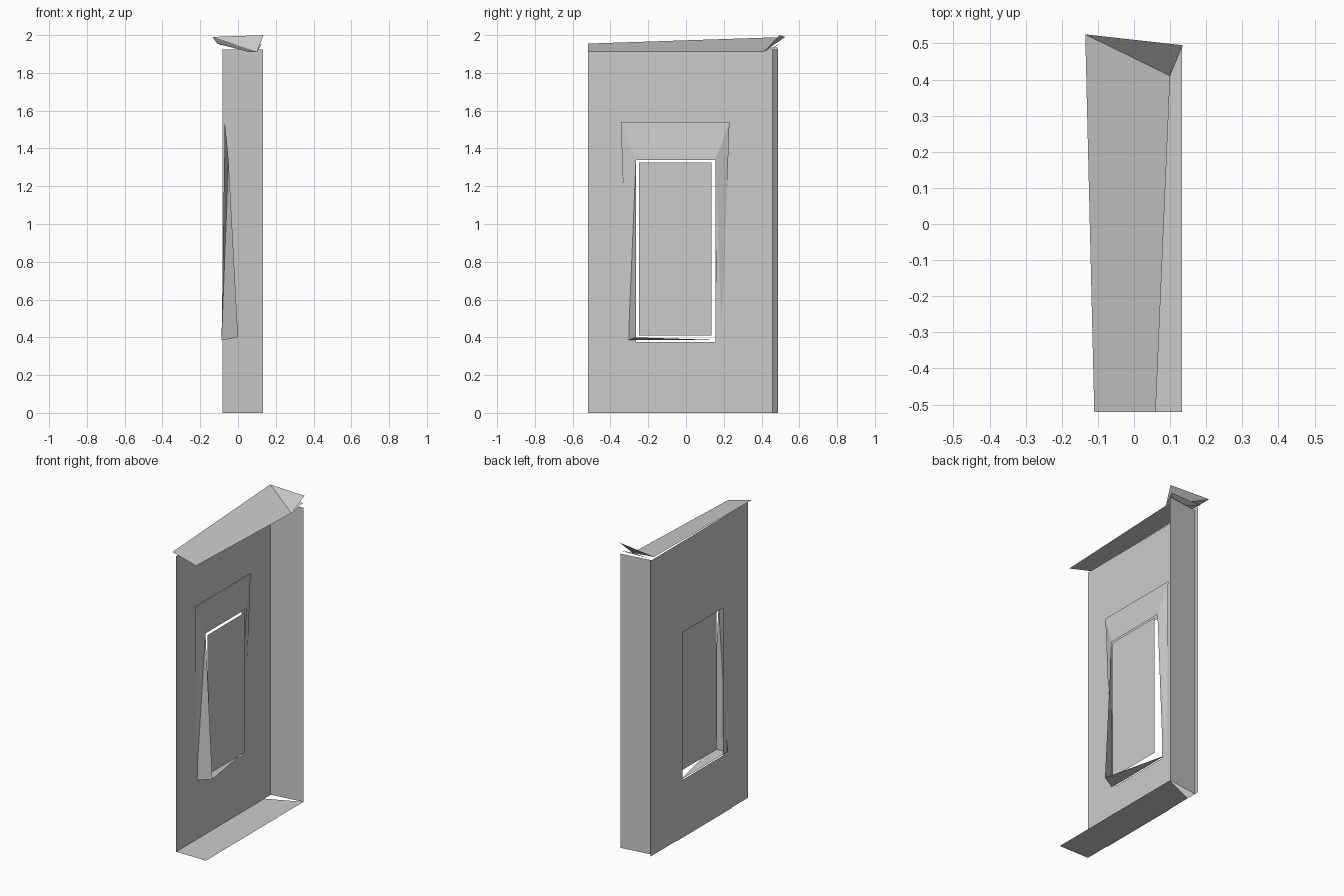
import bpy

if "Cube" in bpy.data.objects:
    bpy.data.objects.remove(bpy.data.objects["Cube"])


def sheet(name, *polys):
    """Thin open surface from a few polygons, shared corners merged."""
    verts, faces = [], []
    for poly in polys:
        for p in poly:
            if p not in verts:
                verts.append(p)
        faces.append([verts.index(p) for p in poly])
    me = bpy.data.meshes.new(name)
    me.from_pydata(verts, [], faces)
    ob = bpy.data.objects.new(name, me)
    bpy.context.collection.objects.link(ob)
    return ob


def rect(x, y0, y1, z0, z1):
    """Corners of a rectangle lying in a plane of constant x."""
    return [(x, y0, z0), (x, y1, z0), (x, y1, z1), (x, y0, z1)]


W = -0.083   # plane of the main wall
H = 1.935    # wall height

# Main wall with a rectangular opening
outer = rect(W, -0.52, 0.457, 0, H)
hole = rect(W, -0.265, 0.155, 0.375, 1.34)
sheet("wall", *[[outer[i], outer[(i + 1) % 4], hole[(i + 1) % 4], hole[i]]
                for i in range(4)])

# Corner strip and return panel at the back
sheet("corner_strip", rect(W, 0.457, 0.485, 0, H))
sheet("back_panel", [(W, 0.457, 0), (0.133, 0.487, 0),
                     (0.133, 0.487, 1.925), (W, 0.457, 1.925)])

# Floor flap
sheet("floor_flap", [(W, -0.52, 0), (0.133, -0.52, 0),
                     (0.133, 0.487, 0), (W, 0.39, 0)])

# Recessed pane and low outside panel
sheet("window_pane", rect(-0.045, -0.25, 0.135, 0.41, 1.325))
sheet("lower_panel", rect(-0.087, -0.35, 0.22, 0, 0.29))

# Window surround: header, sides, jambs and sill
top_l, top_r = (-0.07, -0.345, 1.54), (-0.07, 0.23, 1.54)
head_l, head_r = (-0.05, -0.265, 1.34), (-0.05, 0.155, 1.34)
foot_l, foot_r = (-0.087, -0.305, 0.385), (-0.087, 0.19, 0.385)
sill_l = (0, -0.265, 0.4)
sheet("window_surround",
      [top_l, top_r, head_r, head_l],
      [top_l, head_l, foot_l],
      [top_r, foot_r, head_r])
sheet("left_jamb", [head_l, sill_l, foot_l])
sheet("right_jamb", [head_r, foot_r, (-0.087, 0.16, 0.385)])
sheet("sill", [foot_l, sill_l, foot_r])

# Sloped cap with folded end
low, high, tip = (0.10, 0.41, 1.91), (-0.135, 0.525, 1.99), (0.135, 0.495, 2.0)
sheet("cap", [(-0.11, -0.52, 1.955), (0.06, -0.52, 1.91), low, high],
      [low, tip, high])
sheet("cap_under_fold", [low, (0.125, 0.495, 1.95), (-0.1, 0.49, 1.95)])
